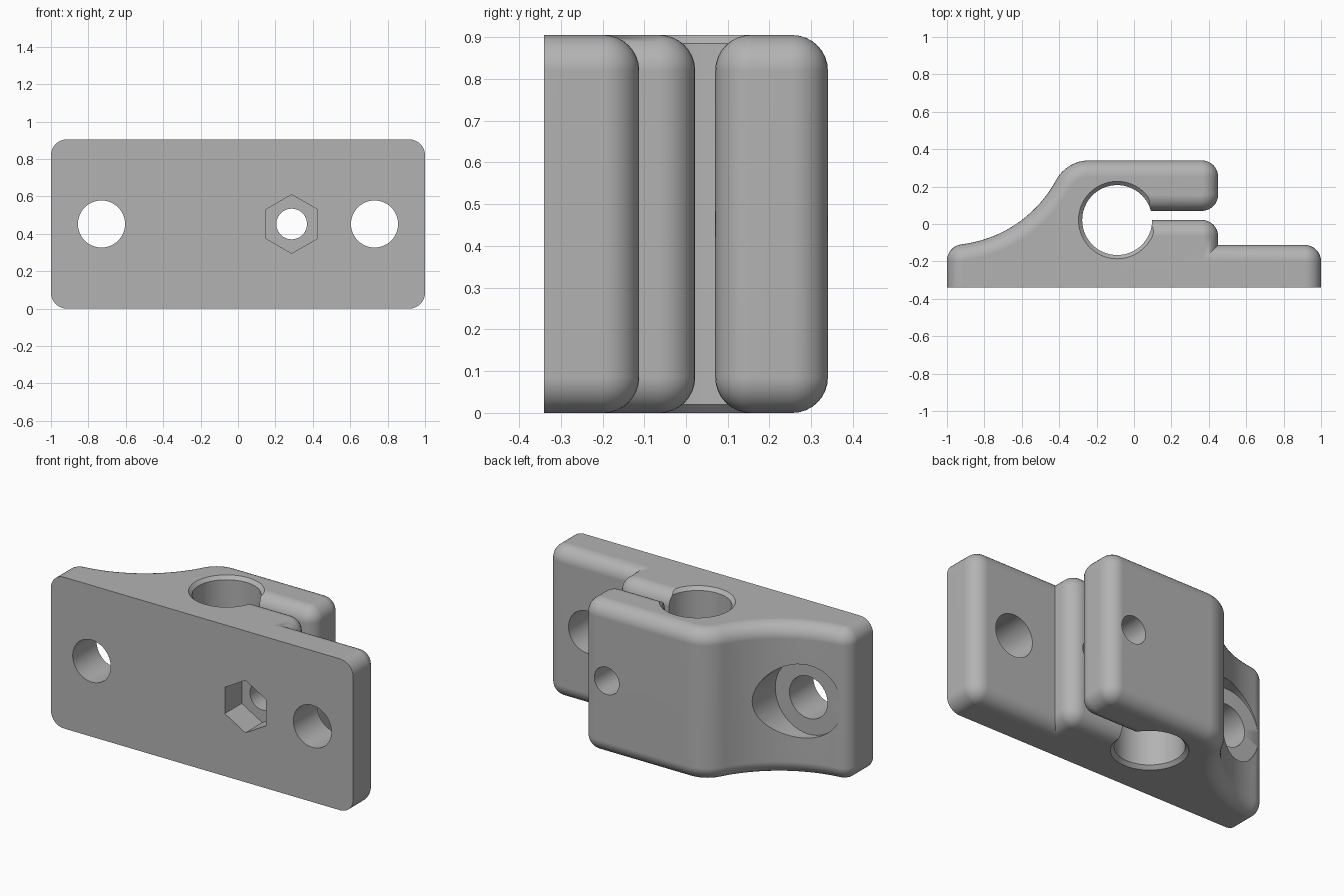
import bpy, bmesh
from math import sin, cos, pi, radians
from mathutils import Vector, Matrix

cube = bpy.data.objects.get("Cube")
if cube:
    bpy.data.objects.remove(cube, do_unlink=True)

HEIGHT, FILLET, CORNER = 0.905, 0.085, 0.088
FRONT, MID = -0.34, 0.4525

grey = bpy.data.materials.new("plain grey")
grey.use_nodes = True
colour = (0.45, 0.45, 0.45, 1)
grey.diffuse_color = colour
grey.node_tree.nodes["Principled BSDF"].inputs["Base Color"].default_value = colour


def arc(cx, cy, r, start, end, steps=8):
    angles = [radians(start + (end - start) * i / steps) for i in range(steps + 1)]
    return [Vector((cx + r * cos(a), cy + r * sin(a))) for a in angles]


def make_object(name, bm):
    bmesh.ops.recalc_face_normals(bm, faces=bm.faces)
    mesh = bpy.data.meshes.new(name)
    bm.to_mesh(mesh)
    bm.free()
    obj = bpy.data.objects.new(name, mesh)
    bpy.context.collection.objects.link(obj)
    return obj


def inset(path, d):
    """Move an open clockwise path inwards; its ends slide along the front face."""
    normals = []
    for a, b in zip(path, path[1:]):
        t = (b - a).normalized()
        normals.append(Vector((t.y, -t.x)))
    result = [path[0] + normals[0] * d]
    for p, n, m in zip(path[1:], normals, normals[1:]):
        result.append(p + (n + m) * d / (1 + n.dot(m)))
    return result + [path[-1] + normals[-1] * d]


def lathe(name, profile, segments, place):
    """Closed solid of revolution from (radius, height) pairs."""
    bm = bmesh.new()
    rings = [[bm.verts.new((r * cos(2 * pi * i / segments), r * sin(2 * pi * i / segments), h))
              for i in range(segments)] for r, h in profile]
    for low, high in zip(rings, rings[1:]):
        for i in range(segments):
            j = (i + 1) % segments
            bm.faces.new((low[i], low[j], high[j], high[i]))
    bm.faces.new(rings[0])
    bm.faces.new(rings[-1])
    bm.transform(place)
    return make_object(name, bm)


# Outline of the clamp: flared left foot, split jaws, right foot
outline = [Vector((-1, FRONT))]
outline += arc(-0.912, -0.196, CORNER, 180, 96.7)
outline += arc(-1, 0.55, 0.663, -83.3, -28.4, 20)[1:]
outline += arc(-0.24, 0.139, 0.201, 151.6, 90, 12)[1:]
outline += arc(0.362, 0.252, CORNER, 90, 0)
outline += arc(0.362, 0.158, CORNER, 0, -90)
outline += [Vector((-0.09, 0.07)), Vector((-0.09, 0.022))]
outline += arc(0.362, -0.066, CORNER, 90, 0)
outline += [Vector((0.45, -0.112))]
outline += arc(0.912, -0.2, CORNER, 90, 0)
outline += [Vector((1, FRONT))]

# Clamp body: stacked outlines, rounded towards the bottom and top
half = [(FILLET * (1 - cos(a)), FILLET * (1 - sin(a)))
        for a in (pi / 2 * i / 8 for i in range(9))]
levels = [(d, z) for d, z in reversed(half)] + [(d, HEIGHT - z) for d, z in half]
bm = bmesh.new()
rings = [[bm.verts.new((p.x, p.y, z)) for p in inset(outline, d)] for d, z in levels]
for low, high in zip(rings, rings[1:]):
    for i in range(len(low) - 1):
        bm.faces.new((low[i], low[i + 1], high[i + 1], high[i]))
bm.faces.new(rings[0])
bm.faces.new(rings[-1])
bm.faces.new([r[0] for r in rings] + [r[-1] for r in reversed(rings)])
body = make_object("clamp_body", bm)
body.data.materials.append(grey)


def through_y(x):
    """Stand a lathe at x, with its axis running from front to back."""
    return Matrix.Translation((x, 0, MID)) @ Matrix.Rotation(-pi / 2, 4, "X")


# Rod bore with chamfered ends, screw holes, counterbore, bolt hole and nut pocket
cutters = [
    lathe("rod_bore", [(0.227, -0.02), (0.187, 0.02), (0.187, HEIGHT - 0.02),
                       (0.227, HEIGHT + 0.02)], 64, Matrix.Translation((-0.09, 0.021, 0))),
    lathe("left_screw_hole", [(0.126, -0.5), (0.126, -0.115), (0.22, -0.115), (0.22, 0.5)],
          48, through_y(-0.73)),
    lathe("right_screw_hole", [(0.126, -0.5), (0.126, 0.02)], 48, through_y(0.73)),
    lathe("bolt_hole", [(0.082, -0.5), (0.082, 0.5)], 40, through_y(0.287)),
    lathe("nut_pocket", [(0.157, -0.5), (0.157, -0.18)], 6,
          through_y(0.287) @ Matrix.Rotation(pi / 6, 4, "Z")),
]
bpy.context.view_layer.objects.active = body
body.select_set(True)
for cutter in cutters:
    cut = body.modifiers.new(cutter.name, "BOOLEAN")
    cut.operation, cut.solver, cut.object = "DIFFERENCE", "EXACT", cutter
    bpy.ops.object.modifier_apply(modifier=cut.name)
    bpy.data.objects.remove(cutter, do_unlink=True)

bpy.ops.object.shade_smooth_by_angle(angle=radians(30))
smooth = body.modifiers.new("even shading", "WEIGHTED_NORMAL")
smooth.keep_sharp = True
